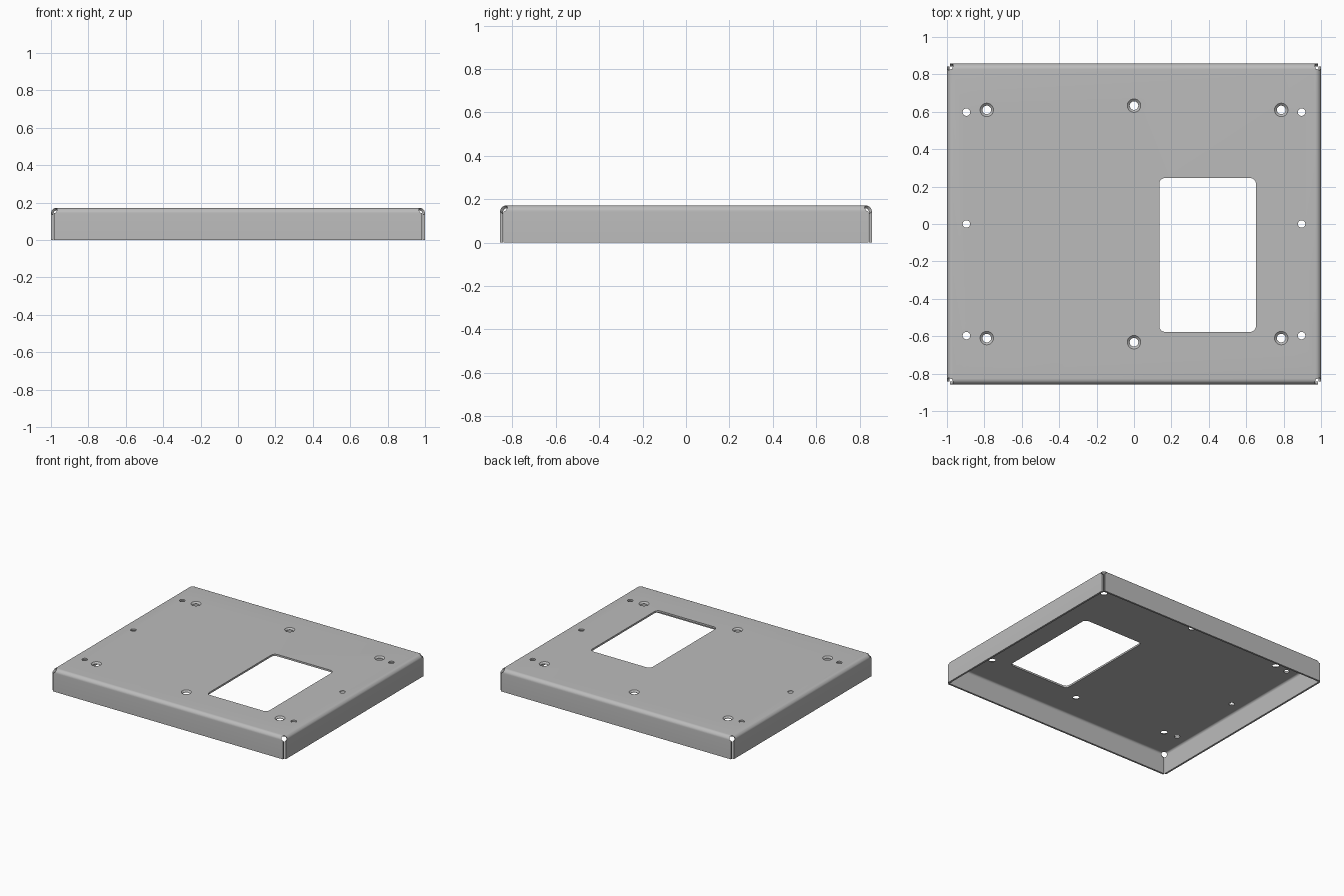
import bpy, bmesh, math
from mathutils import Vector, Matrix

if "Cube" in bpy.data.objects:
    bpy.data.objects.remove(bpy.data.objects["Cube"])

HX, HY, H = 1.0, 0.857, 0.172     # half sizes and height
T, R, N = 0.014, 0.03, 8          # sheet thickness, bend radius, bend steps
GAP = 0.0155                      # flange end setback from the outer faces


def new_object(name, bm):
    bmesh.ops.recalc_face_normals(bm, faces=bm.faces)
    me = bpy.data.meshes.new(name)
    bm.to_mesh(me)
    bm.free()
    ob = bpy.data.objects.new(name, me)
    bpy.context.collection.objects.link(ob)
    return ob


# Outer skin: flat top with four bent-down flanges
bm = bmesh.new()
corners = [bm.verts.new((sx * (HX - R), sy * (HY - R), H))
           for sx, sy in ((-1, -1), (1, -1), (1, 1), (-1, 1))]
bm.faces.new(corners)
for i in range(4):
    a, b = corners[i], corners[(i + 1) % 4]
    along = (b.co - a.co).normalized()
    out = Vector((along.y, -along.x, 0))
    a0, b0 = a.co.copy(), b.co.copy()
    steps = [(R * math.sin(k / N * math.pi / 2),
              R * (1 - math.cos(k / N * math.pi / 2)),
              (R - GAP) * min(1, 1.5 * k / N)) for k in range(1, N + 1)]
    steps.append((R, H, R - GAP))
    for o, d, w in steps:
        drop = out * o - Vector((0, 0, d))
        c = bm.verts.new(a0 + drop - along * w)
        e = bm.verts.new(b0 + drop + along * w)
        bm.faces.new((a, c, e, b))
        a, b = c, e
cover = new_object("sheet_metal_cover", bm)
sol = cover.modifiers.new("thickness", 'SOLIDIFY')
sol.thickness = T
sol.offset = -1
sol.use_even_offset = True

# Dark grey metal
metal = bpy.data.materials.new("dark_grey_metal")
metal.diffuse_color = (0.5, 0.5, 0.5, 1)
metal.use_nodes = True
metal.node_tree.nodes["Principled BSDF"].inputs["Base Color"].default_value = metal.diffuse_color
cover.data.materials.append(metal)

# Cutters
cut = bmesh.new()


def loft(rings):
    """Closed solid through a stack of equal-length point rings."""
    vs = [[cut.verts.new(p) for p in r] for r in rings]
    n = len(vs[0])
    for lo, hi in zip(vs, vs[1:]):
        for i in range(n):
            j = (i + 1) % n
            cut.faces.new((lo[i], lo[j], hi[j], hi[i]))
    cut.faces.new(vs[0][::-1])
    cut.faces.new(vs[-1])


def revolve(mat, profile, n=32):
    loft([[mat @ Vector((r * math.cos(2 * math.pi * i / n),
                         r * math.sin(2 * math.pi * i / n), z))
           for i in range(n)] for r, z in profile])


# Countersunk screw holes and plain holes
for x, y in ((-0.787, 0.61), (0.787, 0.61), (-0.787, -0.61), (0.787, -0.61),
             (0, 0.633), (0, -0.632)):
    revolve(Matrix.Translation((x, y, H)),
            [(0.023, -0.04), (0.023, -0.011), (0.036, 0), (0.036, 0.03)])
for x in (-0.896, 0.896):
    for y in (-0.597, 0.0, 0.598):
        revolve(Matrix.Translation((x, y, H)), [(0.02, -0.04), (0.02, 0.03)])

# Rounded window
x0, x1, y0, y1, r = 0.135, 0.652, -0.577, 0.246, 0.032
outline = []
for q, (cx, cy) in enumerate(((x1 - r, y1 - r), (x0 + r, y1 - r),
                              (x0 + r, y0 + r), (x1 - r, y0 + r))):
    for k in range(9):
        t = (q + k / 8) * math.pi / 2
        outline.append((cx + r * math.cos(t), cy + r * math.sin(t)))
loft([[(x, y, z) for x, y in outline] for z in (H - 0.04, H + 0.03)])

# Round reliefs at the corners where the bends meet
for sx in (-1, 1):
    for sy in (-1, 1):
        d = Vector((sx, sy, 1))
        m = Matrix.Translation((sx * (HX - 0.021), sy * (HY - 0.021), H - 0.021)) \
            @ d.to_track_quat('Z', 'Y').to_matrix().to_4x4()
        revolve(m, [(0.02, -0.06), (0.02, 0.06)], 24)

cutter = new_object("hole_cutter", cut)
cutter.hide_render = True
cutter.data.materials.append(metal)
boo = cover.modifiers.new("holes", 'BOOLEAN')
boo.operation = 'DIFFERENCE'
boo.solver = 'EXACT'
boo.use_self = True
boo.object = cutter

# Apply and shade
bpy.context.view_layer.objects.active = cover
cutter.select_set(False)
cover.select_set(True)
for name in ("thickness", "holes"):
    bpy.ops.object.modifier_apply(modifier=name)
bpy.data.objects.remove(cutter)
bpy.ops.object.shade_smooth_by_angle(angle=math.radians(30))
